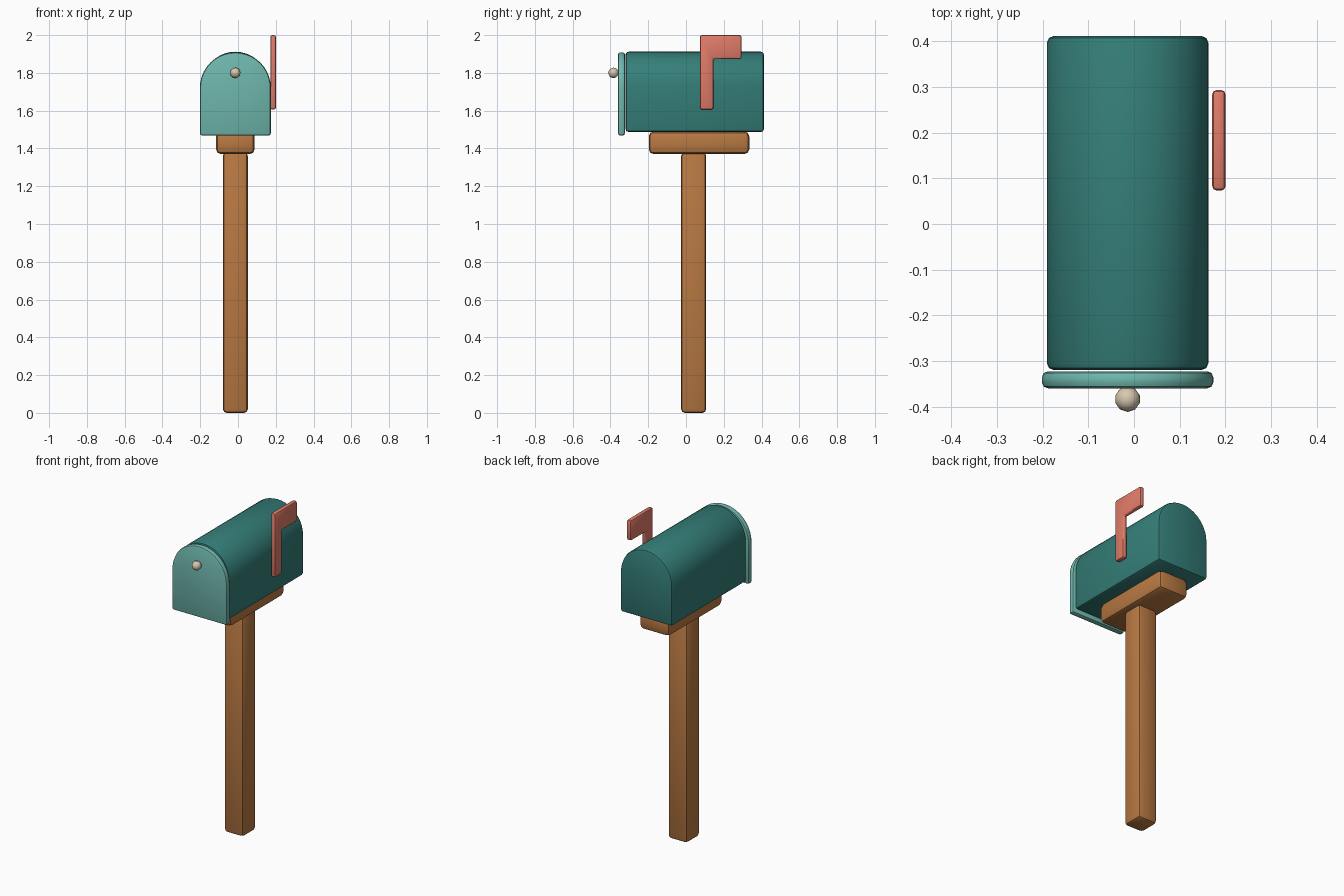
import bpy
import bmesh
from math import cos, sin, pi, radians

if "Cube" in bpy.data.objects:
    bpy.data.objects.remove(bpy.data.objects["Cube"])

CX = -0.014  # centre line of post, box and door


def material(name, rgb):
    m = bpy.data.materials.new(name)
    m.diffuse_color = (*rgb, 1)
    m.use_nodes = True
    m.node_tree.nodes["Principled BSDF"].inputs["Base Color"].default_value = m.diffuse_color
    return m


TEAL = material("teal_paint", (0.035, 0.21, 0.19))
PALE = material("pale_teal_paint", (0.16, 0.48, 0.42))
WOOD = material("wood", (0.48, 0.19, 0.055))
RED = material("coral_paint", (0.75, 0.2, 0.14))
IVORY = material("ivory", (0.68, 0.58, 0.43))


def finish(name, bm, mat, bevel=0, segments=2, angle=40):
    bmesh.ops.recalc_face_normals(bm, faces=bm.faces)
    mesh = bpy.data.meshes.new(name)
    bm.to_mesh(mesh)
    bm.free()
    obj = bpy.data.objects.new(name, mesh)
    bpy.context.collection.objects.link(obj)
    mesh.materials.append(mat)
    bpy.ops.object.select_all(action='DESELECT')
    obj.select_set(True)
    bpy.context.view_layer.objects.active = obj
    if bevel:
        mod = obj.modifiers.new("Bevel", 'BEVEL')
        mod.width, mod.segments = bevel, segments
        mod.limit_method, mod.angle_limit = 'ANGLE', radians(30)
        bpy.ops.object.modifier_apply(modifier=mod.name)
    bpy.ops.object.shade_smooth_by_angle(angle=radians(angle))
    return obj


def prism(name, points, shift, mat, bevel, segments=2):
    """Extrude a closed 3D outline along shift."""
    bm = bmesh.new()
    face = bm.faces.new([bm.verts.new(p) for p in points])
    out = bmesh.ops.extrude_face_region(bm, geom=[face], use_keep_orig=True)
    verts = [v for v in out["geom"] if isinstance(v, bmesh.types.BMVert)]
    bmesh.ops.translate(bm, verts=verts, vec=shift)
    return finish(name, bm, mat, bevel, segments)


def block(name, x, y, z, mat, bevel):
    pts = [(x[0], y[0], z[0]), (x[1], y[0], z[0]), (x[1], y[1], z[0]), (x[0], y[1], z[0])]
    return prism(name, pts, (0, 0, z[1] - z[0]), mat, bevel)


def arch(name, half, y, z, mat, bevel, steps=20):
    """Flat-bottomed, round-topped section running along y."""
    spring = z[1] - half
    pts = [(CX - half, y[0], z[0]), (CX + half, y[0], z[0])]
    pts += [(CX + half * cos(pi * i / steps), y[0], spring + half * sin(pi * i / steps))
            for i in range(steps + 1)]
    return prism(name, pts, (0, y[1] - y[0], 0), mat, bevel)


# Wooden support
block("post", (CX - 0.066, CX + 0.066), (-0.026, 0.107), (0, 1.38), WOOD, 0.02)
block("support_board", (CX - 0.102, CX + 0.102), (-0.197, 0.335), (1.37, 1.49), WOOD, 0.026)

# Arched box and front door
arch("box", 0.177, (-0.32, 0.412), (1.487, 1.912), TEAL, 0.015)
arch("door", 0.188, (-0.36, -0.323), (1.468, 1.909), PALE, 0.013)

# Door knob
bm = bmesh.new()
bmesh.ops.create_icosphere(bm, subdivisions=2, radius=0.028)
bmesh.ops.translate(bm, verts=bm.verts, vec=(CX, -0.384, 1.8))
finish("door_knob", bm, IVORY)

# L-shaped signal flag on the right side
outline = [(0.073, 1.606), (0.145, 1.606), (0.145, 1.873),
           (0.294, 1.873), (0.294, 2.0), (0.073, 2.0)]
prism("signal_flag", [(0.171, y, z) for y, z in outline], (0.03, 0, 0), RED, 0.011)
